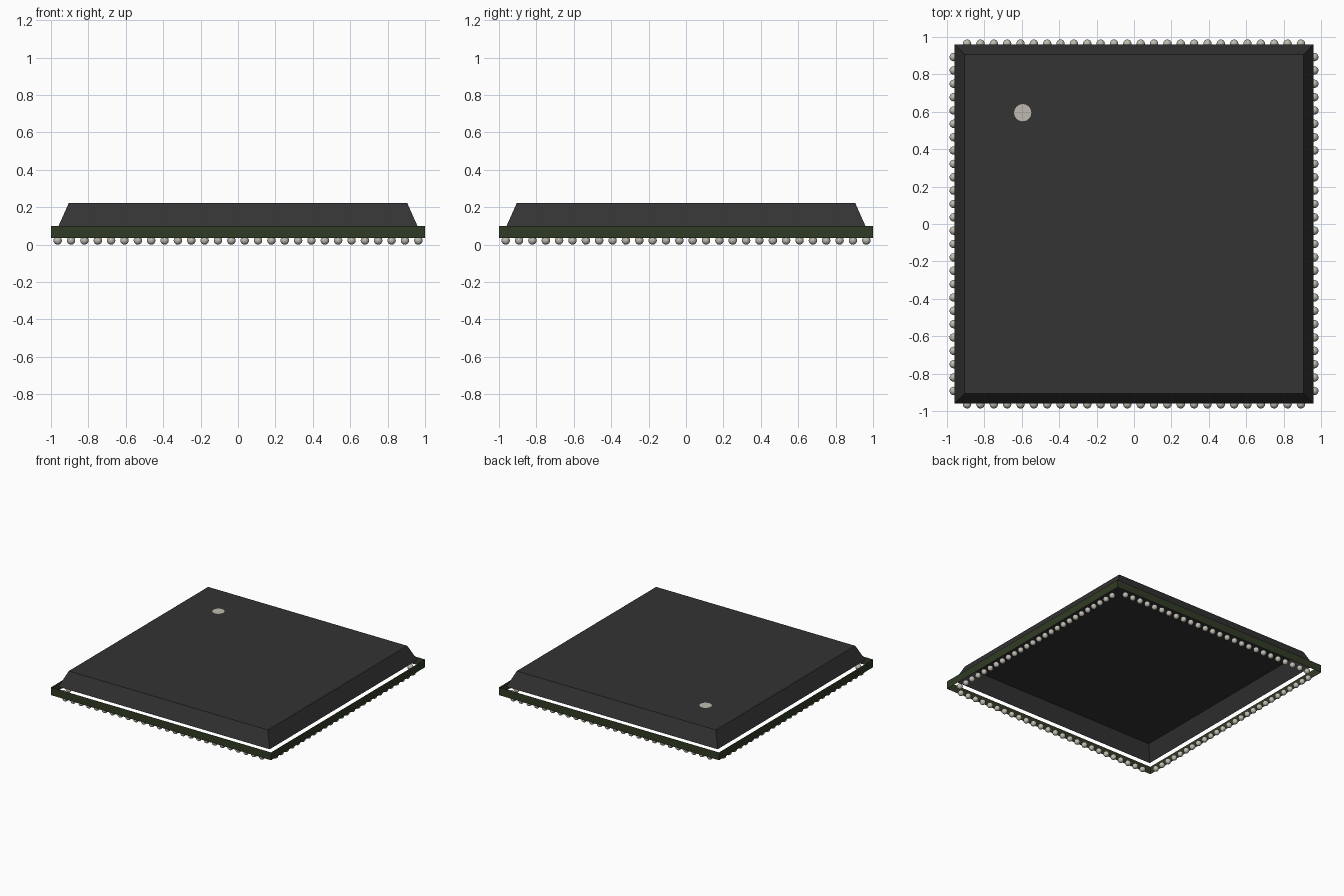
import bpy, bmesh, math
from mathutils import Matrix, Vector

cube = bpy.data.objects.get("Cube")
if cube:
    bpy.data.objects.remove(cube, do_unlink=True)


def make_material(name, rgb):
    mat = bpy.data.materials.new(name)
    mat.use_nodes = True
    mat.diffuse_color = (*rgb, 1)
    mat.node_tree.nodes["Principled BSDF"].inputs["Base Color"].default_value = (*rgb, 1)
    return mat


def make_object(name, bm, mat, smooth=False):
    mesh = bpy.data.meshes.new(name)
    bm.to_mesh(mesh)
    bm.free()
    mesh.materials.append(mat)
    for poly in mesh.polygons:
        poly.use_smooth = smooth
    obj = bpy.data.objects.new(name, mesh)
    bpy.context.collection.objects.link(obj)
    return obj


def square_shell(bottom, top, z0, z1, keep_top):
    """Four walls from a square of half-width bottom to one of top, open below."""
    bm = bmesh.new()
    bmesh.ops.create_cube(bm, size=2)
    for v in bm.verts:
        half = top if v.co.z > 0 else bottom
        v.co = Vector((v.co.x * half, v.co.y * half, z1 if v.co.z > 0 else z0))
    bm.normal_update()
    open_faces = [f for f in bm.faces
                  if f.normal.z < -0.9 or (f.normal.z > 0.9 and not keep_top)]
    bmesh.ops.delete(bm, geom=open_faces, context='FACES_ONLY')
    return bm


black = make_material("black plastic", (0.033, 0.033, 0.033))
green = make_material("dark green board", (0.030, 0.042, 0.018))
metal = make_material("pale solder", (0.52, 0.50, 0.44))

# Board edge: an open square band
make_object("board_edge", square_shell(1, 1, 0.035, 0.099, False), green)

# Moulded lid with sloping sides
make_object("lid", square_shell(0.96, 0.905, 0.099, 0.222, True), black)

# Orientation dot on the lid
bm = bmesh.new()
bmesh.ops.create_circle(bm, cap_ends=True, segments=24, radius=0.046,
                        matrix=Matrix.Translation((-0.595, 0.595, 0.2235)))
make_object("orientation_dot", bm, metal)

# One row of solder balls per side, corners left empty
COUNT, PITCH, ROW, RADIUS = 26, 0.0714, 0.964, 0.0225
bm = bmesh.new()
for side in range(4):
    turn = Matrix.Rotation(side * math.pi / 2, 4, 'Z')
    for i in range(COUNT):
        x = (i - (COUNT - 1) / 2) * PITCH
        bmesh.ops.create_uvsphere(bm, u_segments=16, v_segments=10, radius=RADIUS,
                                  matrix=turn @ Matrix.Translation((x, -ROW, RADIUS)))
make_object("solder_balls", bm, metal, smooth=True)
